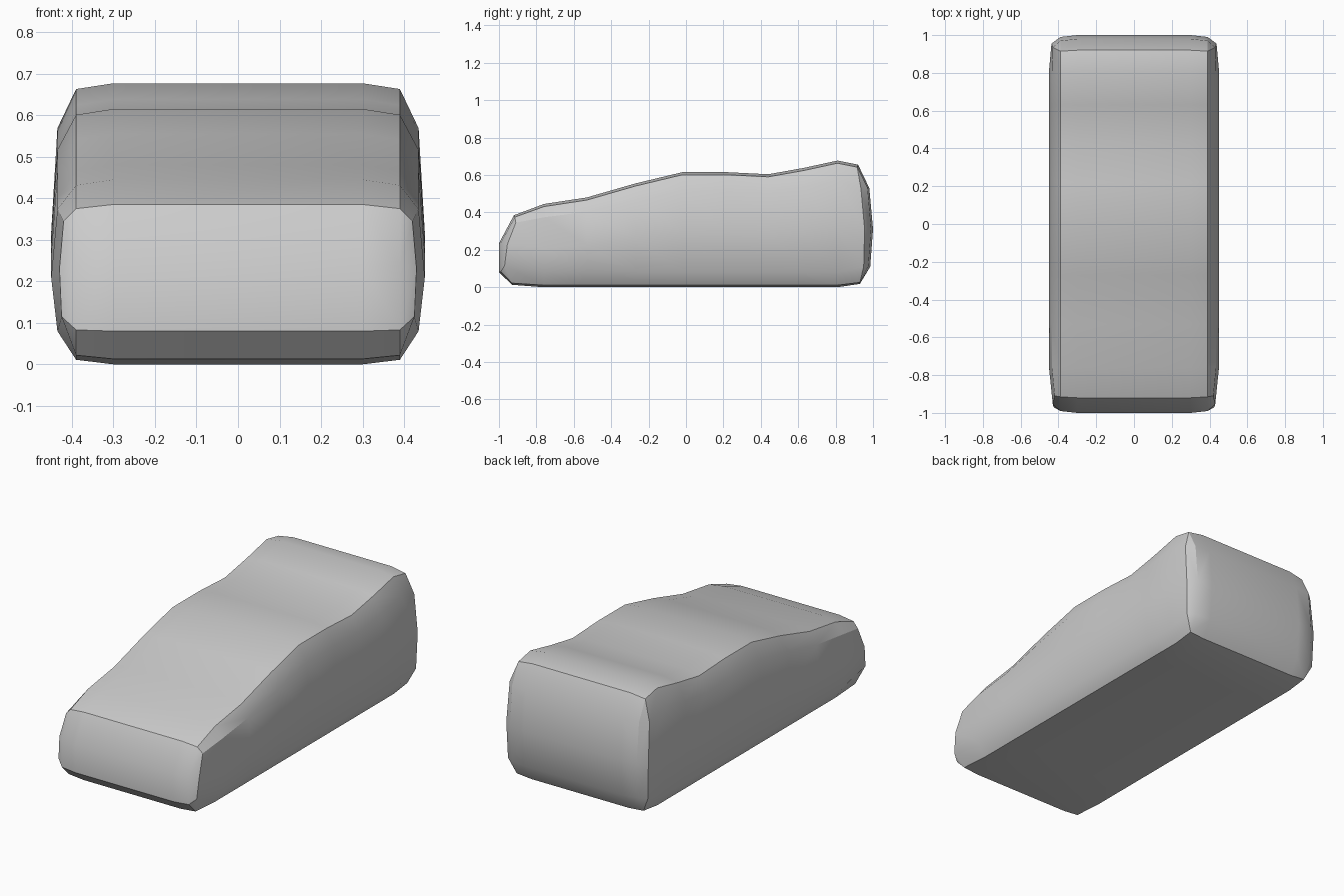
import bpy, bmesh

if "Cube" in bpy.data.objects:
    bpy.data.objects.remove(bpy.data.objects["Cube"])

bm = bmesh.new()


def face(*vs):
    vs = list(dict.fromkeys(vs))
    if len(vs) >= 3:
        bm.faces.new(vs)


def points(coords):
    return [bm.verts.new(c) for c in coords]


def section(y, top):
    # Half cross-section from centre top, down the side, to centre bottom
    return points([(0, y, top), (0.3, y, top), (0.39, y, top - 0.014),
                   (0.435, y, top * 0.84), (0.45, y, top * 0.47), (0.435, y, 0.08),
                   (0.39, y, 0.011), (0.3, y, 0), (0, y, 0)])


def cap(ring, rows, pad):
    # Bulging end panel filled between the end ring and its inner rows
    grid = [ring[:3]]
    for y, z in rows:
        inset = -0.01 if y > 0 else 0.01
        grid.append(points([(0, y, z), (0.3, y, z), (0.39, y + inset, z + 0.003)]))
    grid.append([ring[8], ring[7], ring[6]])
    for a, b in zip(grid, grid[1:]):
        for i in range(2):
            face(a[i], a[i + 1], b[i + 1], b[i])
    edge = [ring[2]] * pad + [r[2] for r in grid]
    for i in range(4):
        face(ring[i + 2], ring[i + 3], edge[i + 1], edge[i])


# End rings, curved round the corners
front = points([(0, -0.92, 0.385), (0.3, -0.92, 0.385), (0.39, -0.915, 0.375),
                (0.42, -0.91, 0.345), (0.43, -0.955, 0.23), (0.425, -0.97, 0.115),
                (0.39, -0.93, 0.022), (0.3, -0.93, 0.013), (0, -0.93, 0.013)])
back = points([(0, 0.92, 0.655), (0.3, 0.92, 0.655), (0.39, 0.915, 0.642),
               (0.43, 0.935, 0.53), (0.437, 0.955, 0.31), (0.43, 0.95, 0.11),
               (0.39, 0.93, 0.026), (0.3, 0.93, 0.018), (0, 0.93, 0.018)])

# Body skin along the hood, roof and tail
profile = [(-0.76, 0.445), (-0.53, 0.48), (-0.27, 0.555), (-0.02, 0.615),
           (0.22, 0.615), (0.44, 0.604), (0.63, 0.638), (0.81, 0.677)]
rings = [front] + [section(y, z) for y, z in profile] + [back]
for a, b in zip(rings, rings[1:]):
    for i in range(8):
        face(a[i], a[i + 1], b[i + 1], b[i])

cap(front, [(-1, 0.235), (-1, 0.08)], 1)
cap(back, [(0.98, 0.53), (1, 0.31), (0.985, 0.11)], 0)
bmesh.ops.recalc_face_normals(bm, faces=bm.faces)

mesh = bpy.data.meshes.new("car_body")
bm.to_mesh(mesh)
bm.free()
body = bpy.data.objects.new("car_body", mesh)
bpy.context.collection.objects.link(body)
bpy.context.view_layer.objects.active = body
body.select_set(True)
bpy.ops.object.shade_smooth_by_angle(angle=0.56)

# Left half
mirror = body.modifiers.new("mirror", 'MIRROR')
mirror.use_clip = True
